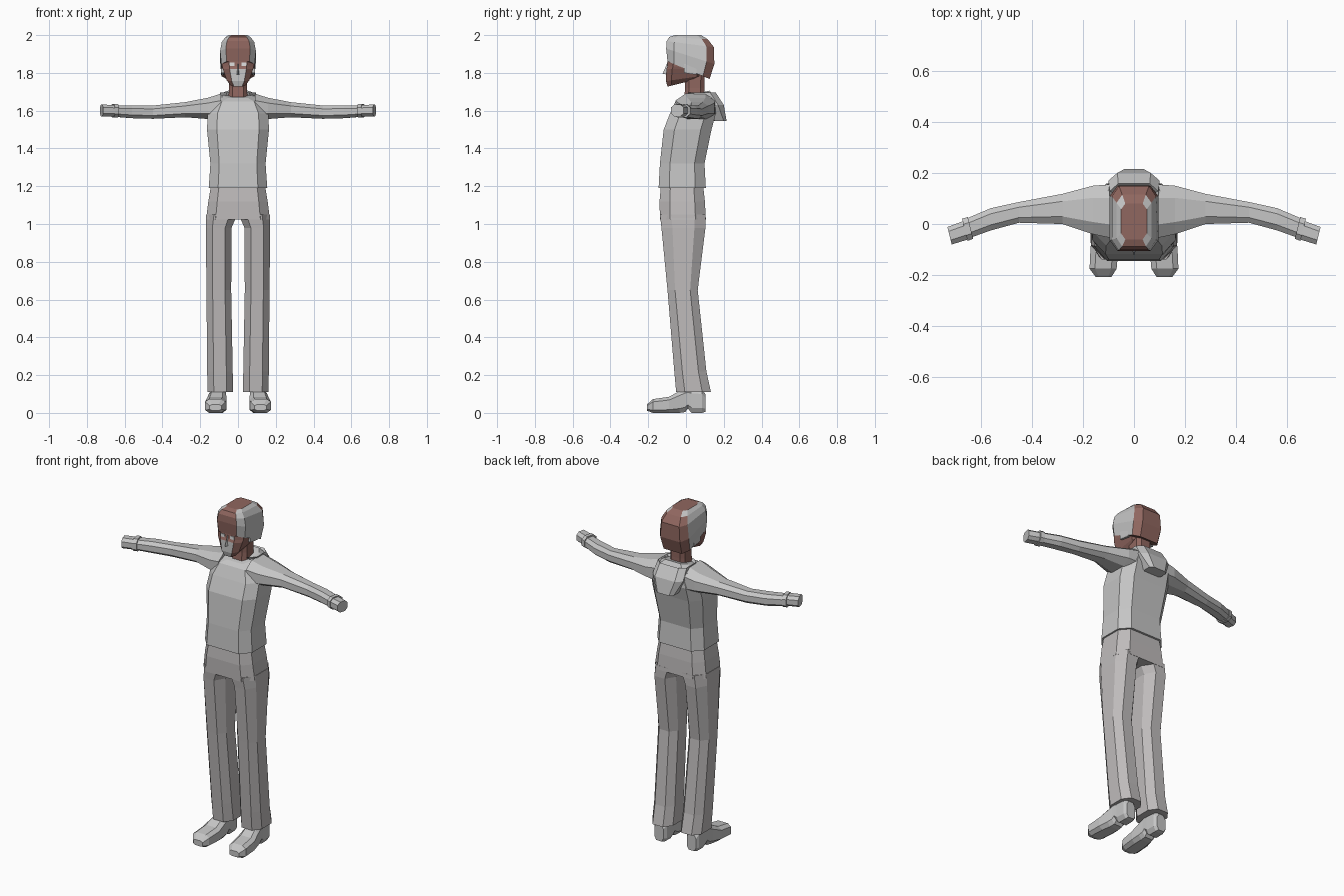
import bpy, bmesh
from mathutils import Vector

if "Cube" in bpy.data.objects:
    bpy.data.objects.remove(bpy.data.objects["Cube"])


def material(name, rgb):
    m = bpy.data.materials.new(name)
    m.diffuse_color = (*rgb, 1)
    m.use_nodes = True
    m.node_tree.nodes["Principled BSDF"].inputs["Base Color"].default_value = m.diffuse_color
    return m


GREY = material("light_grey", (0.56, 0.56, 0.56))
CLOTH = material("warm_grey", (0.52, 0.50, 0.50))
BROWN = material("red_brown", (0.28, 0.135, 0.115))
PALE = material("pale_grey", (0.75, 0.75, 0.75))


def finish(name, bm, mats, rule=None, mirror=False):
    """Turn a bmesh into a flat shaded object, colouring faces by a rule."""
    bmesh.ops.recalc_face_normals(bm, faces=bm.faces)
    if rule:
        for f in bm.faces:
            f.material_index = rule(f.calc_center_median(), f.normal)
    me = bpy.data.meshes.new(name)
    bm.to_mesh(me)
    bm.free()
    for m in mats:
        me.materials.append(m)
    ob = bpy.data.objects.new(name, me)
    bpy.context.collection.objects.link(ob)
    if mirror:
        ob.modifiers.new("mirror", "MIRROR").use_mirror_merge = False
    return ob


def loft(axis, sections, fa=0.3, fb=0.3):
    """Join chamfered rectangles along an axis.
    Section: position, a0, a1, b0, b1 and an optional shear by y."""
    bm = bmesh.new()
    rings = []
    for pos, a0, a1, b0, b1, *k in sections:
        k = k[0] if k else 0
        ca, cb = fa * (a1 - a0) / 2, fb * (b1 - b0) / 2
        ring = []
        for a, b in ((a0 + ca, b0), (a1 - ca, b0), (a1, b0 + cb), (a1, b1 - cb),
                     (a1 - ca, b1), (a0 + ca, b1), (a0, b1 - cb), (a0, b0 + cb)):
            if axis == "z":
                p = (a, b, pos + k * b)
            elif axis == "x":
                p = (pos + k * (a - (a0 + a1) / 2), a, b)
            else:
                p = (a, pos, b)
            ring.append(bm.verts.new(p))
        rings.append(ring)
    for r, s in zip(rings, rings[1:]):
        for i in range(8):
            j = (i + 1) % 8
            bm.faces.new((r[i], r[j], s[j], s[i]))
    bm.faces.new(rings[0])
    bm.faces.new(rings[-1])
    return bm


def column(rows):
    """Sections symmetric in x: z, half width, front, back, shear."""
    return [(z, -w, w, *rest) for z, w, *rest in rows]


# Sweater body
finish("sweater", loft("z", column([
    (1.19, .155, -.145, .105), (1.32, .146, -.138, .098), (1.50, .164, -.118, .135),
    (1.585, .160, -.085, .158), (1.655, .125, -.055, .15, .1), (1.675, .075, -.03, .125, .25),
]), .32, .45), [GREY])

# Hood hanging behind the neck, with a sunken opening
hood = loft("z", column([
    (1.545, .058, .14, .215), (1.63, .10, .05, .20), (1.695, .095, .01, .158)]), .35, .4)
hood.normal_update()
bmesh.ops.recalc_face_normals(hood, faces=hood.faces)
top = max(hood.faces, key=lambda f: f.calc_center_median().z)
bmesh.ops.inset_individual(hood, faces=[top], thickness=.022, depth=-.025)
finish("hood", hood, [GREY])

# Sleeves, cuffs and hands
finish("sleeve", loft("x", [
    (.09, -.055, .155, 1.545, 1.69), (.16, -.04, .15, 1.556, 1.668),
    (.28, 0, .118, 1.565, 1.645), (.45, .005, .086, 1.557, 1.627),
    (.56, -.025, .062, 1.560, 1.628), (.645, -.052, .022, 1.567, 1.628, .25),
], .5, .5), [GREY], mirror=True)
finish("cuff", loft("x", [
    (.64, -.058, .027, 1.563, 1.636, .25), (.662, -.066, .021, 1.563, 1.636, .25),
], .5, .5), [GREY], mirror=True)
finish("hand", loft("x", [
    (.65, -.058, .015, 1.57, 1.63, .25), (.722, -.08, -.012, 1.57, 1.632, .25),
], .5, .5), [GREY], mirror=True)

# Trousers: hips and two legs
finish("hips", loft("z", column([
    (1.21, .142, -.132, .09), (1.12, .157, -.14, .10), (1.025, .169, -.138, .105)]),
    .3, .45), [CLOTH])
finish("trouser_leg", loft("z", [
    (1.05, .004, .168, -.138, .104), (.98, .034, .170, -.13, .103), (.65, .036, .167, -.098, .062),
    (.22, .028, .163, -.062, .108), (.11, .026, .162, -.052, .132),
], .5, .5), [CLOTH], mirror=True)

# Shoes with a raised arch under the sole
finish("shoe", loft("y", [
    (-.207, .088, .150, .012, .045), (-.175, .068, .174, 0, .073), (-.09, .060, .170, 0, .085),
    (-.035, .062, .158, 0, .115), (-.005, .064, .152, .004, .13), (.01, .064, .150, .022, .13),
    (.03, .064, .148, 0, .13), (.085, .066, .146, 0, .125), (.102, .078, .136, .005, .10),
], .4, .4), [GREY], mirror=True)

# Neck
finish("neck", loft("z", column([
    (1.63, .052, -.012, .10), (1.72, .048, -.005, .098), (1.82, .05, -.005, .10)]),
    .4, .4), [BROWN])

# Face, with a grey muzzle in the middle of the lower front
finish("face", loft("z", column([
    (1.752, .038, -.098, .04, .25), (1.772, .060, -.106, .085, .15),
    (1.82, .080, -.104, .10), (1.835, .084, -.098, .10), (1.90, .086, -.095, .11)]),
    .45, .3), [BROWN, GREY],
    lambda c, n: int(n.y < -.8 and c.z < 1.825))

# Hair cap: brown over the middle and back, grey on the sides
finish("hair", loft("z", column([
    (1.82, .088, -.098, .125, -.42), (1.895, .095, -.105, .150, -.32),
    (1.955, .086, -.102, .148, -.13), (1.985, .068, -.088, .115, -.06),
    (2.0, .050, -.060, .080)]), .32, .32), [BROWN, GREY],
    lambda c, n: int(abs(c.x) > .045 and c.y < .10 and abs(n.x) > .25))

# Ears / sideburns hanging below the hair on each side
finish("sideburn", loft("y", [
    (-.01, .074, .090, 1.80, 1.85), (.055, .074, .090, 1.79, 1.85)], .2, .3),
    [GREY], mirror=True)

# Nose wedge
bm = bmesh.new()
pts = [(-.012, -.09, 1.79), (.012, -.09, 1.79), (0, -.124, 1.795), (0, -.096, 1.86)]
a, b, c, d = [bm.verts.new(p) for p in pts]
for tri in ((a, b, c), (a, c, d), (c, b, d), (b, a, d)):
    bm.faces.new(tri)
finish("nose", bm, [GREY])

# Eyes as thin plates
bm = bmesh.new()
bmesh.ops.create_cube(bm, size=1)
for v in bm.verts:
    v.co = Vector((.032 + v.co.x * .026, -.097 + v.co.y * .008, 1.845 + v.co.z * .018))
finish("eye", bm, [PALE], mirror=True)
